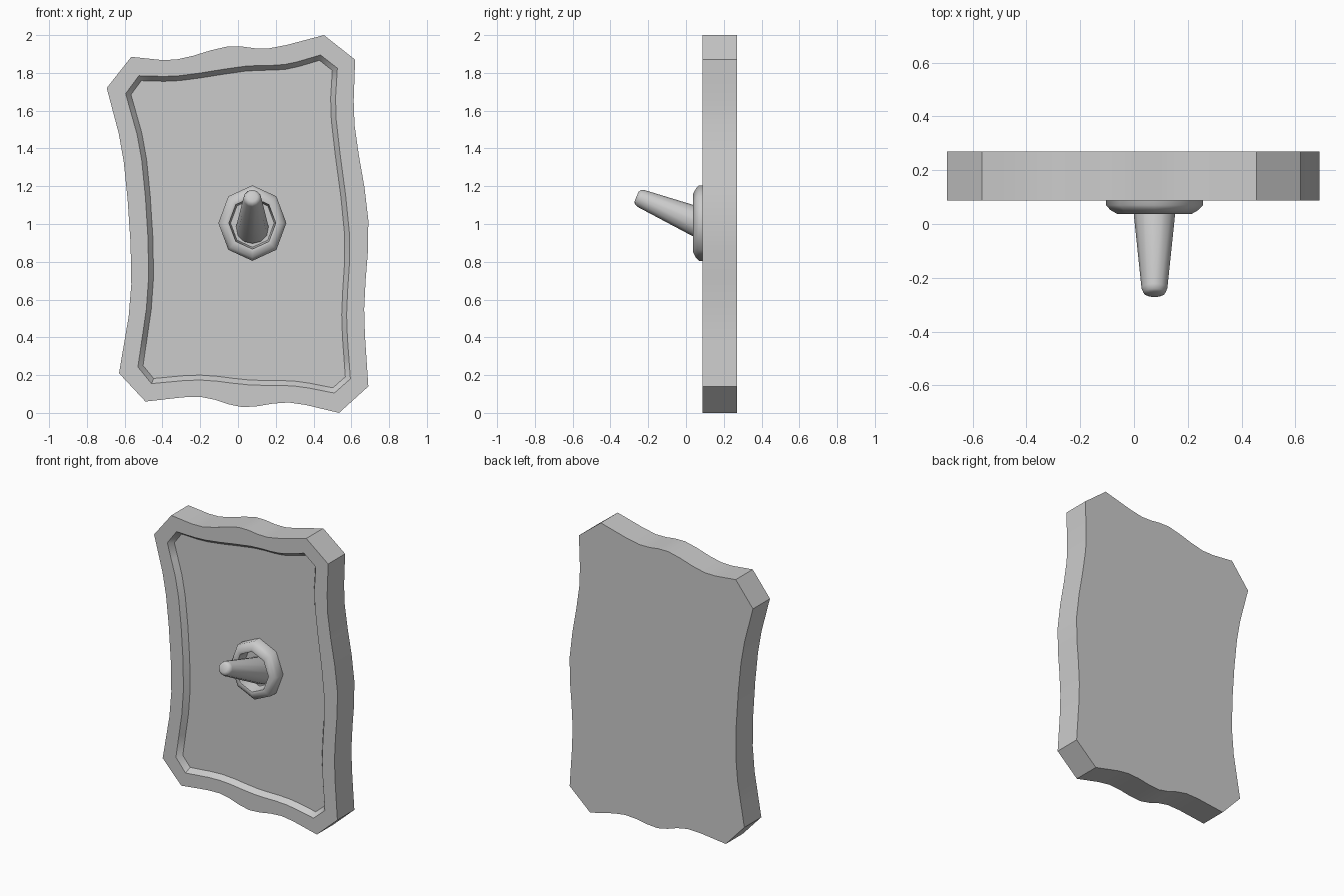
import bpy
import bmesh
import math
from mathutils import Vector, Matrix

default_cube = bpy.data.objects.get("Cube")
if default_cube:
    bpy.data.objects.remove(default_cube, do_unlink=True)

# One plain grey for the whole model
grey = bpy.data.materials.new("plain grey")
grey.use_nodes = True
colour = (0.6, 0.6, 0.6, 1)
grey.diffuse_color = colour
grey.node_tree.nodes["Principled BSDF"].inputs["Base Color"].default_value = colour

PLATE_FRONT, PLATE_BACK, FLOOR = 0.087, 0.27, 0.122
CENTRE_X, CENTRE_Z = 0.076, 1.005


def finish(bm, name, angle):
    """Turn the bmesh into a smooth-by-angle object."""
    bmesh.ops.recalc_face_normals(bm, faces=bm.faces[:])
    mesh = bpy.data.meshes.new(name)
    bm.to_mesh(mesh)
    bm.free()
    mesh.materials.append(grey)
    obj = bpy.data.objects.new(name, mesh)
    bpy.context.collection.objects.link(obj)
    bpy.ops.object.select_all(action="DESELECT")
    obj.select_set(True)
    bpy.context.view_layer.objects.active = obj
    bpy.ops.object.shade_smooth_by_angle(angle=math.radians(angle))
    return obj


def wavy(points, steps=3):
    """Pass a soft curve through the points of one side."""
    pts = [Vector(p) for p in points]
    ext = [2 * pts[0] - pts[1]] + pts + [2 * pts[-1] - pts[-2]]
    result = []
    for a, b, c, d in zip(ext, ext[1:], ext[2:], ext[3:]):
        for i in range(steps):
            t = i / steps
            result.append(0.5 * (2 * b + (c - a) * t
                                 + (2 * a - 5 * b + 4 * c - d) * t ** 2
                                 + (3 * b - a - 3 * c + d) * t ** 3))
    return result + [pts[-1]]


def outline(sides):
    """Join the four wavy sides; the gaps become the cut corners."""
    return [p for side in sides for p in wavy(side)]


def inset(loop, width):
    """Move a clockwise outline inwards by a constant width."""
    result = []
    for i, p in enumerate(loop):
        before = (p - loop[i - 1]).normalized()
        after = (loop[(i + 1) % len(loop)] - p).normalized()
        n1, n2 = Vector((before.y, -before.x)), Vector((after.y, -after.x))
        mid = n1 + n2
        result.append(p + mid * (2 * width / mid.length_squared))
    return result


def ring(bm, loop, y):
    return [bm.verts.new((p.x, y, p.y)) for p in loop]


def bridge(bm, a, b):
    n = len(a)
    for i in range(n):
        j = (i + 1) % n
        bm.faces.new((a[i], a[j], b[j], b[i]))


def closed_edges(bm, verts):
    result = []
    for i, v in enumerate(verts):
        pair = (verts[i - 1], v)
        result.append(bm.edges.get(pair) or bm.edges.new(pair))
    return result


# Outlines as top, right, bottom and left sides, clockwise from the front
outer = outline([
    [(-.565, 1.885), (-.33, 1.87), (-.055, 1.94), (.165, 1.93), (.455, 2)],
    [(.62, 1.87), (.617, 1.525), (.69, 1.02), (.668, .55), (.69, .14)],
    [(.535, 0), (.27, .055), (.025, .03), (-.2, .085), (-.49, .06)],
    [(-.63, .21), (-.565, .68), (-.605, 1.33), (-.695, 1.72)],
])
rim = outline([
    [(-.525, 1.785), (-.31, 1.785), (.035, 1.835), (.25, 1.845), (.437, 1.895)],
    [(.526, 1.825), (.52, 1.55), (.59, .95), (.575, .52), (.595, .18)],
    [(.51, .105), (.3, .142), (.06, .148), (-.2, .174), (-.458, .155)],
    [(-.53, .243), (-.473, .72), (-.51, 1.34), (-.595, 1.69)],
])

# Plate with a bevelled recess in its front
bm = bmesh.new()
back = ring(bm, outer, PLATE_BACK)
front = ring(bm, outer, PLATE_FRONT)
lip = ring(bm, rim, PLATE_FRONT)
floor = ring(bm, inset(rim, 0.026), FLOOR)
bridge(bm, back, front)
bridge(bm, lip, floor)
bm.faces.new(back)
bm.faces.new(floor)
border = closed_edges(bm, front) + closed_edges(bm, lip)
bmesh.ops.triangle_fill(bm, edges=border, use_beauty=True, normal=(0, -1, 0))
finish(bm, "wall_plate", 44)

# Eight-sided collar around the lever: pairs of radius and depth
bm = bmesh.new()
profile = [(.2, FLOOR), (.2, .07), (.182, .052), (.155, .038),
           (.138, .042), (.128, FLOOR)]
loops = []
for radius, depth in profile:
    circle = [Vector((CENTRE_X + 0.9 * radius * math.sin(k * math.tau / 8),
                      CENTRE_Z + radius * math.cos(k * math.tau / 8)))
              for k in range(8)]
    loops.append(ring(bm, circle, depth))
for a, b in zip(loops, loops[1:]):
    bridge(bm, a, b)
finish(bm, "lever_collar", 50)

# Tapered lever tilted upwards, with a rounded tip
base = Vector((CENTRE_X, FLOOR + 0.02, 0.978))
tip = Vector((CENTRE_X, -0.262, 1.145))
axis = tip - base
length = axis.length
turn = Matrix.Translation(base) @ axis.to_track_quat("Z", "Y").to_matrix().to_4x4()
bm = bmesh.new()
loops = []
for radius, height in [(.088, 0), (.048, length - .025),
                       (.041, length - .007), (.026, length)]:
    loops.append([bm.verts.new(turn @ Vector((radius * math.cos(k * math.tau / 12),
                                              radius * math.sin(k * math.tau / 12),
                                              height)))
                  for k in range(12)])
for a, b in zip(loops, loops[1:]):
    bridge(bm, a, b)
bm.faces.new(loops[0])
bm.faces.new(loops[-1])
finish(bm, "lever", 60)
